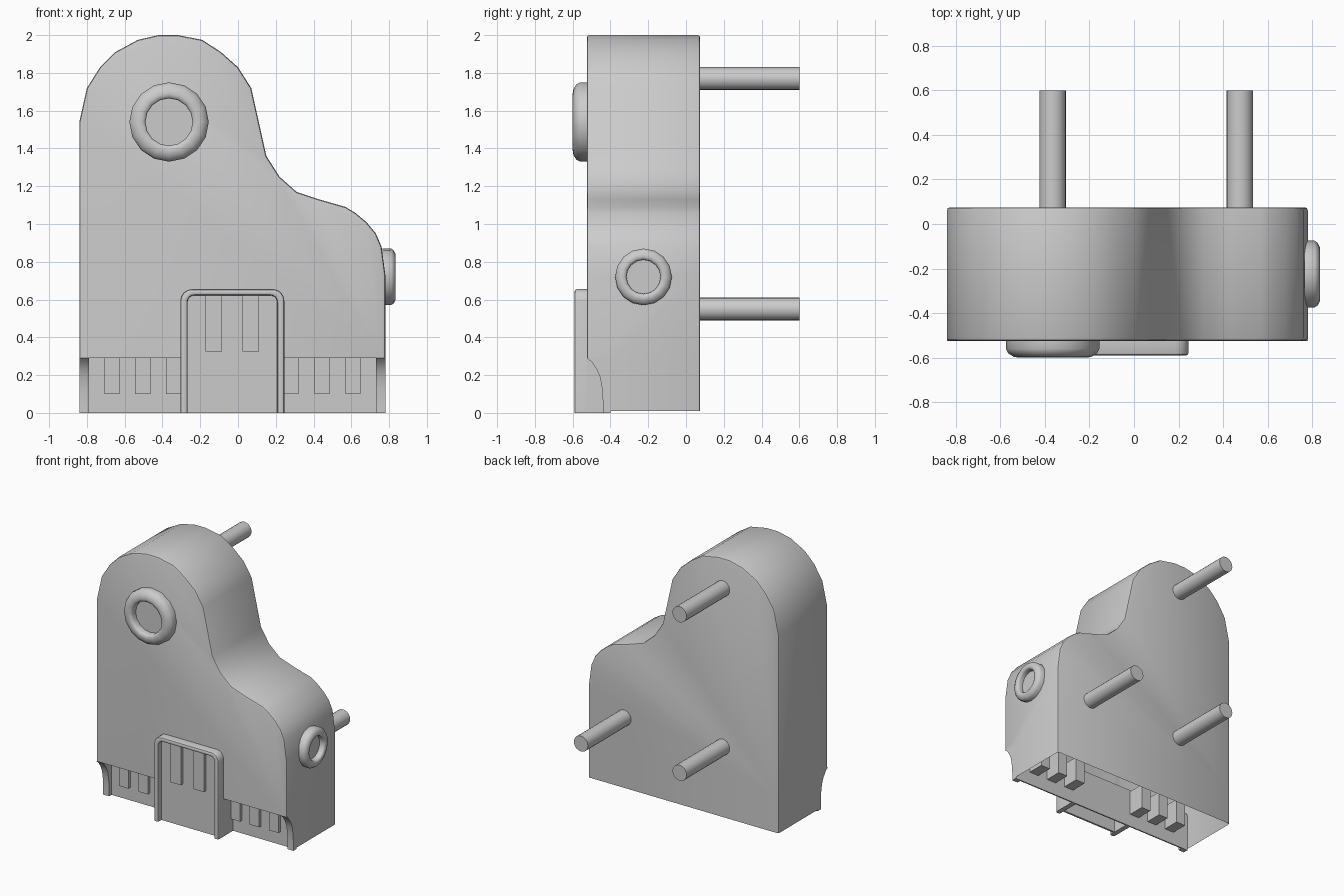
import bpy, bmesh, math
from mathutils import Vector

if "Cube" in bpy.data.objects:
    bpy.data.objects.remove(bpy.data.objects["Cube"])


def finish(name, bm, angle=35):
    mesh = bpy.data.meshes.new(name)
    bm.to_mesh(mesh)
    bm.free()
    ob = bpy.data.objects.new(name, mesh)
    bpy.context.collection.objects.link(ob)
    bpy.ops.object.select_all(action='DESELECT')
    ob.select_set(True)
    bpy.context.view_layer.objects.active = ob
    bpy.ops.object.shade_smooth_by_angle(angle=math.radians(angle))
    return ob


def prism(pts, axis, a, b):
    """Closed prism: 2D outline extruded along x or y from a to b."""
    bm = bmesh.new()
    put = (lambda u, v, t: (u, t, v)) if axis == 'y' else (lambda u, v, t: (t, u, v))
    ra, rb = [[bm.verts.new(put(u, v, t)) for u, v in pts] for t in (a, b)]
    n = len(pts)
    bm.faces.new(ra)
    bm.faces.new(rb[::-1])
    for i in range(n):
        bm.faces.new((ra[i], rb[i], rb[(i + 1) % n], ra[(i + 1) % n]))
    bmesh.ops.recalc_face_normals(bm, faces=bm.faces[:])
    return bm


def box(name, x0, x1, y0, y1, z0, z1):
    return finish(name, prism([(x0, z0), (x1, z0), (x1, z1), (x0, z1)], 'y', y0, y1))


def lathe(name, profile, centre, direction, sides=16):
    """Round part from (radius, height) points, closed at axis ends."""
    bm = bmesh.new()
    rings = []
    for r, h in profile:
        rings.append([bm.verts.new((r * math.cos(2 * math.pi * i / sides),
                                    r * math.sin(2 * math.pi * i / sides), h))
                      for i in range(sides)])
    for p, q in zip(rings, rings[1:]):
        for i in range(sides):
            j = (i + 1) % sides
            bm.faces.new((p[i], p[j], q[j], q[i]))
    bm.faces.new(rings[-1])
    rot = Vector((0, 0, 1)).rotation_difference(Vector(direction)).to_matrix()
    for v in bm.verts:
        v.co = rot @ v.co + Vector(centre)
    return finish(name, bm, 50)


# Main housing: rounded outline, softened rims, open at the bottom
FRONT, BACK, STEP, PANEL = -0.525, 0.075, 0.29, -0.40
outline = [(-.84, .01), (-.84, 1.54), (-.80, 1.72), (-.73, 1.83), (-.65, 1.91),
           (-.53, 1.975), (-.42, 2), (-.32, 2), (-.19, 1.975), (-.09, 1.91),
           (0, 1.83), (.07, 1.72), (.15, 1.36), (.22, 1.25), (.31, 1.17),
           (.43, 1.13), (.57, 1.09), (.62, 1.06), (.68, 1.01), (.73, .95),
           (.76, .88), (.78, .73), (.78, .01)]
bm = prism(outline, 'y', FRONT, BACK)
rim = [e for e in bm.edges
       if abs(e.verts[0].co.y - e.verts[1].co.y) < .01
       and max(v.co.z for v in e.verts) > .02]
bmesh.ops.bevel(bm, geom=rim, offset=.014, segments=2, profile=.5, affect='EDGES')
bmesh.ops.delete(bm, geom=[f for f in bm.faces if f.normal.z < -.9], context='FACES')
bmesh.ops.bisect_plane(bm, geom=bm.verts[:] + bm.edges[:] + bm.faces[:],
                       plane_co=(0, 0, STEP), plane_no=(0, 0, 1))
low = [f for f in bm.faces if f.calc_center_median().z < STEP - .01]
geom = list({x for f in low for x in [f, *f.edges, *f.verts]})
bmesh.ops.bisect_plane(bm, geom=geom, plane_co=(0, PANEL, 0), plane_no=(0, 1, 0))
cut = [f for f in bm.faces if f.calc_center_median().z < STEP - .01
       and f.calc_center_median().y < PANEL]
bmesh.ops.delete(bm, geom=cut, context='FACES')
finish("housing", bm)

# Recessed lower front: panel, ledge above it and curved end lips
box("recess_panel", -.80, .74, PANEL - .01, PANEL, 0, STEP)
box("recess_ledge", -.835, .775, FRONT + .005, PANEL, STEP, STEP + .01)
lip = [(FRONT, STEP), (-.50, .27), (-.475, .235), (-.455, .19), (-.445, .13),
       (-.44, .06), (-.44, 0), (PANEL, 0), (PANEL, STEP)]
for side, x0, x1 in (("left", -.84, -.79), ("right", .73, .78)):
    finish("end_lip_" + side, prism(lip, 'x', x0, x1))

# Ribs in the recess, mirrored about the clip centre
MID = -.03
for sign in (-1, 1):
    for i in range(3):
        c = MID + sign * (.31 + .164 * i)
        box("recess_rib", c - .04, c + .04, -.435, -.27, .10, STEP)


# Central clip: arched frame, panel, side cheeks and two grip ribs
def arch(half, top, r):
    pts = [(MID - half, 0)]
    for k in range(5):
        a = math.pi - k * math.pi / 8
        pts.append((MID - half + r + r * math.cos(a), top - r + r * math.sin(a)))
    return pts + [(2 * MID - x, z) for x, z in pts[::-1]]


outer, inner = arch(.275, .655, .06), arch(.237, .622, .035)
bm = prism(outer + inner[::-1], 'y', -.59, FRONT)
edges = [e for e in bm.edges if all(v.co.y < -.58 for v in e.verts)
         and max(v.co.z for v in e.verts) > .01]
bmesh.ops.bevel(bm, geom=edges, offset=.012, segments=2, profile=.5, affect='EDGES')
finish("clip_frame", bm)
box("clip_panel", MID - .24, MID + .24, -.55, -.535, 0, .63)
for sign in (-1, 1):
    c = MID + sign * .256
    box("clip_cheek", c - .019, c + .019, FRONT, PANEL, 0, STEP)
    c = MID + sign * .098
    box("clip_rib", c - .043, c + .043, -.575, -.54, .325, .625)

# Ring-shaped sockets on the front and the right side
lathe("front_socket", [(.21, -.005), (.21, .035), (.20, .055), (.175, .071), (.15, .075),
                       (.132, .07), (.125, .058), (.125, .02)],
      (-.365, FRONT, 1.54), (0, -1, 0))
lathe("side_socket", [(.15, -.01), (.15, .035), (.14, .05), (.12, .06), (.105, .06),
                      (.095, .055), (.09, .045), (.09, .015)],
      (.775, -.225, .72), (1, 0, 0))

# Mounting pins on the back
for x, z in ((-.365, 1.77), (-.365, .55), (.475, .55)):
    lathe("mounting_pin", [(.06, 0), (.06, .54)], (x, .06, z), (0, 1, 0), 20)
